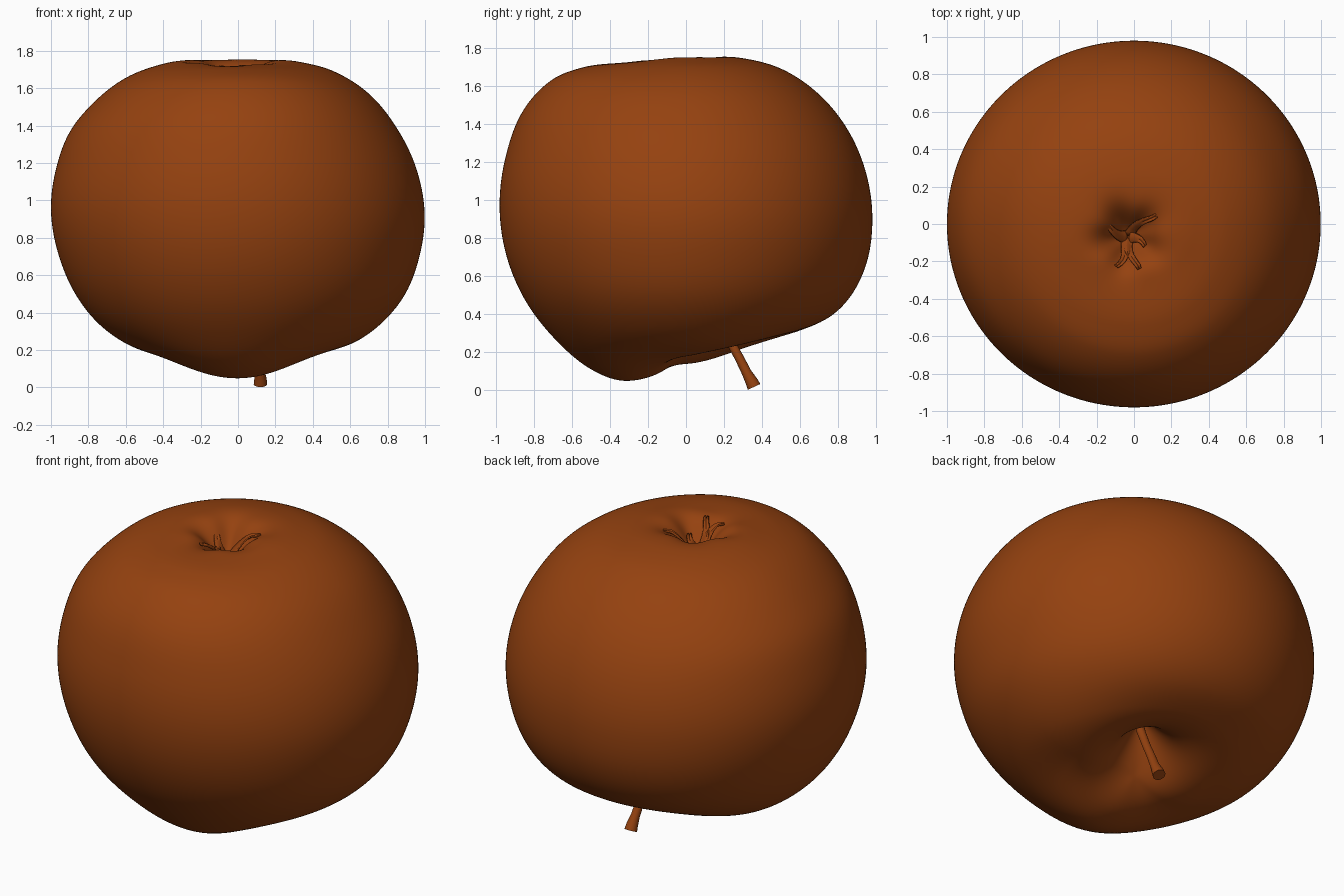
import bpy, bmesh, math
from mathutils import Vector

if "Cube" in bpy.data.objects:
    bpy.data.objects.remove(bpy.data.objects["Cube"])

CZ = 0.92                       # height of the body centre
CALYX = Vector((-0.03, -0.07))  # top hollow
CAVITY = Vector((0.09, 0.16))   # stem hollow underneath


def material(name, rgb):
    m = bpy.data.materials.new(name)
    m.diffuse_color = (*rgb, 1)
    m.use_nodes = True
    m.node_tree.nodes["Principled BSDF"].inputs["Base Color"].default_value = m.diffuse_color
    return m


skin = material("russet brown", (0.30, 0.054, 0.005))


def make_object(name, bm):
    bmesh.ops.recalc_face_normals(bm, faces=bm.faces)
    me = bpy.data.meshes.new(name)
    bm.to_mesh(me)
    bm.free()
    ob = bpy.data.objects.new(name, me)
    bpy.context.collection.objects.link(ob)
    me.materials.append(skin)
    bpy.ops.object.select_all(action='DESELECT')
    ob.select_set(True)
    bpy.context.view_layer.objects.active = ob
    bpy.ops.object.shade_smooth_by_angle(angle=math.radians(50))
    return ob


def radial_table(points, n=720):
    """Smooth periodic radius by angle from the top, out of section points."""
    pr = sorted((math.atan2(h, z - CZ), math.hypot(h, z - CZ)) for h, z in points)
    tau = 2 * math.pi
    pr = [(a - tau, r) for a, r in pr[-3:]] + pr + [(a + tau, r) for a, r in pr[:3]]
    out, i = [], 1
    for k in range(n + 1):
        a = -math.pi + tau * k / n
        while pr[i + 1][0] < a:
            i += 1
        (a0, r0), (a1, r1) = pr[i], pr[i + 1]
        m0 = (r1 - pr[i - 1][1]) / (a1 - pr[i - 1][0])
        m1 = (pr[i + 2][1] - r0) / (pr[i + 2][0] - a0)
        h = a1 - a0
        t = (a - a0) / h
        out.append((2*t**3 - 3*t*t + 1) * r0 + (t**3 - 2*t*t + t) * h * m0
                   + (3*t*t - 2*t**3) * r1 + (t**3 - t*t) * h * m1)
    return out


def lookup(table, a):
    f = (a + math.pi) / (2 * math.pi) * (len(table) - 1)
    i = min(max(int(f), 0), len(table) - 2)
    return table[i] + (table[i + 1] - table[i]) * (f - i)


# Sections of the body across x and across y
section_x = radial_table([
    (0, 1.745), (0.33, 1.74), (0.5, 1.695), (0.7, 1.57), (0.85, 1.385), (0.95, 1.18),
    (0.998, 0.92), (0.97, 0.7), (0.9, 0.51), (0.8, 0.375), (0.65, 0.255), (0.4, 0.165),
    (0, 0.115), (-0.4, 0.16), (-0.6, 0.235), (-0.75, 0.345), (-0.87, 0.5), (-0.95, 0.68),
    (-1.0, 0.95), (-0.97, 1.18), (-0.9, 1.365), (-0.78, 1.515), (-0.6, 1.655), (-0.4, 1.73)])
section_y = radial_table([
    (0, 1.745), (0.3, 1.745), (0.5, 1.69), (0.7, 1.555), (0.85, 1.37), (0.95, 1.13),
    (0.98, 0.9), (0.95, 0.67), (0.87, 0.5), (0.77, 0.395), (0.6, 0.31), (0.4, 0.25),
    (0.2, 0.18), (0, 0.115), (-0.2, 0.055), (-0.35, 0.05), (-0.5, 0.11), (-0.7, 0.28),
    (-0.85, 0.48), (-0.93, 0.66), (-0.98, 0.95), (-0.95, 1.22), (-0.85, 1.48),
    (-0.7, 1.635), (-0.55, 1.695), (-0.3, 1.725)])


def body_point(d):
    theta = math.acos(max(-1, min(1, d.z)))
    phi = math.atan2(d.y, d.x)
    c, s = math.cos(phi), math.sin(phi)
    r = (lookup(section_x, math.copysign(theta, c)) * c * c
         + lookup(section_y, math.copysign(theta, s)) * s * s)
    p = d * r + Vector((0, 0, CZ))
    if d.z > 0:                 # puckered calyx hollow
        q = p.xy - CALYX
        k = q.length
        a = math.atan2(q.y, q.x)
        p.z -= 0.17 * math.exp(-(k / 0.13) ** 2)
        p.z += 0.012 * math.sin(5 * a + 1) * (k / 0.13) ** 2 * math.exp(1 - (k / 0.13) ** 2)
    else:                       # deep stem cavity
        p.z += 0.30 * math.exp(-((p.xy - CAVITY).length / 0.17) ** 1.5)
    return p


# Fruit body
bm = bmesh.new()
bmesh.ops.create_icosphere(bm, subdivisions=7, radius=1)
for v in bm.verts:
    v.co = body_point(v.co.normalized())
make_object("fruit_body", bm)

# Stem: bent tube, flared at its cut end
path = [((0.085, 0.13, 0.50), 0.026), ((0.09, 0.17, 0.38), 0.024),
        ((0.10, 0.225, 0.27), 0.023), ((0.11, 0.28, 0.17), 0.024),
        ((0.117, 0.32, 0.09), 0.026), ((0.12, 0.345, 0.045), 0.033),
        ((0.12, 0.358, 0.017), 0.036)]
bm = bmesh.new()
rings = []
for i, (p, r) in enumerate(path):
    a = Vector(path[max(i - 1, 0)][0])
    b = Vector(path[min(i + 1, len(path) - 1)][0])
    t = (b - a).normalized()
    u = Vector((1, 0, 0)).cross(t).normalized()
    w = t.cross(u)
    rings.append([bm.verts.new(Vector(p) + r * (u * math.cos(k * math.pi / 8)
                  + w * math.sin(k * math.pi / 8))) for k in range(16)])
for a, b in zip(rings, rings[1:]):
    for k in range(16):
        bm.faces.new((a[k], a[(k + 1) % 16], b[(k + 1) % 16], b[k]))
bm.faces.new(rings[0])
bm.faces.new(rings[-1])
make_object("stem", bm)

# Calyx: dried sepals curling out of the top hollow
bm = bmesh.new()
for deg, length, width in [(52, 0.19, 0.028), (245, 0.17, 0.032), (275, 0.18, 0.028),
                           (165, 0.13, 0.035), (340, 0.10, 0.03)]:
    a = math.radians(deg)
    prev = None
    for i in range(9):
        t = i / 8
        a2 = a + 0.25 * math.sin(3 * t + deg)
        out = Vector((math.cos(a2), math.sin(a2)))
        side = Vector((-out.y, out.x)) * width * (1 - 0.8 * t)
        k = length * t
        base = 1.74 - 0.17 * math.exp(-(k / 0.13) ** 2)
        z = min(base + 0.012 + 0.03 * math.sin(math.pi * t), 1.725)
        row = []
        for s in (-1, 0, 1):
            q = CALYX + out * k + side * s
            row.append(bm.verts.new((q.x, q.y, z - (0.012 if s == 0 else 0))))
        if prev:
            for j in (0, 1):
                bm.faces.new((prev[j], prev[j + 1], row[j + 1], row[j]))
        prev = row
sepals = make_object("calyx_sepals", bm)
mod = sepals.modifiers.new("thickness", 'SOLIDIFY')
mod.thickness = 0.008
